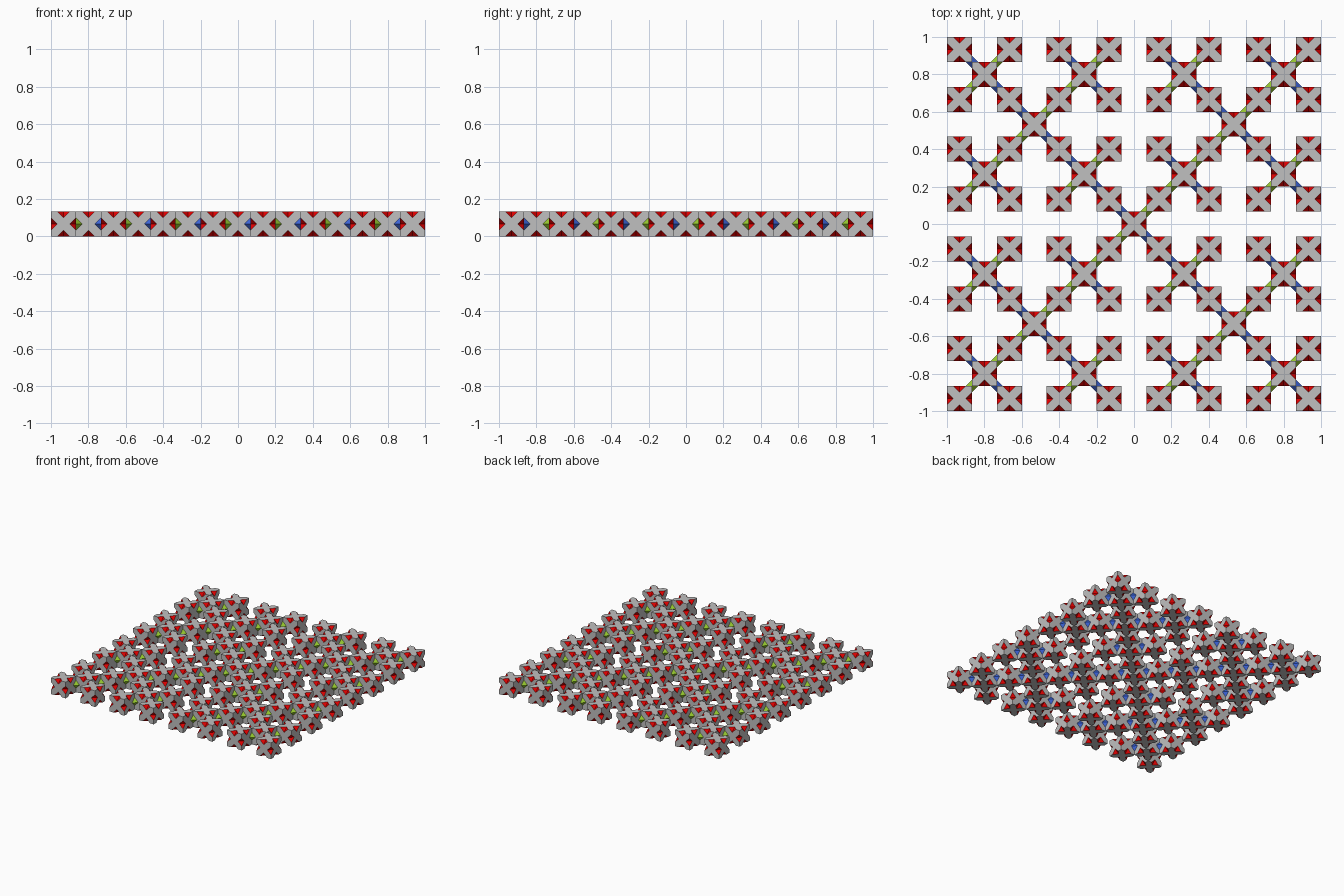
import bpy, bmesh
from math import pi
from mathutils import Matrix, Vector

if "Cube" in bpy.data.objects:
    bpy.data.objects.remove(bpy.data.objects["Cube"])

H = 1 / 15        # half of a block side
A = H / 2         # notch reach from an edge midpoint


def material(name, colour):
    m = bpy.data.materials.new(name)
    m.diffuse_color = (*colour, 1)
    m.use_nodes = True
    m.node_tree.nodes["Principled BSDF"].inputs["Base Color"].default_value = m.diffuse_color
    return m


grey = material("light grey", (0.53, 0.53, 0.53))
red = material("red", (0.8, 0.0, 0.0))
green = material("yellow green", (0.32, 0.61, 0.03))
blue = material("blue", (0.05, 0.14, 0.75))


def finish(bm, name, mats):
    bmesh.ops.remove_doubles(bm, verts=bm.verts, dist=1e-5)
    bmesh.ops.recalc_face_normals(bm, faces=bm.faces)
    me = bpy.data.meshes.new(name)
    bm.to_mesh(me)
    bm.free()
    for m in mats:
        me.materials.append(m)
    return me


def place(name, mesh, x, y):
    ob = bpy.data.objects.new(name, mesh)
    ob.location = (x, y, H)
    bpy.context.collection.objects.link(ob)


# Block: a cube whose twelve edges each have a red tetrahedral notch
bm = bmesh.new()
turns = [Matrix.Rotation(k * pi / 2, 3, 'X') for k in range(4)]
turns += [Matrix.Rotation(s * pi / 2, 3, 'Y') for s in (1, -1)]
for turn in turns:
    outline = []
    for k in range(4):
        rot = turn @ Matrix.Rotation(k * pi / 2, 3, 'Z')
        corner, p1, q, p2, q_side = [rot @ Vector(v) for v in (
            (H, -H, H), (H, -A, H), (H - A, 0, H), (H, A, H), (H, 0, H - A))]
        outline += [corner, p1, q, p2]
        f = bm.faces.new([bm.verts.new(v) for v in (p1, q_side, q)])
        f.material_index = 1
    bm.faces.new([bm.verts.new(v) for v in outline])
block = finish(bm, "block", (grey, red))


# Connector: an octahedron filling the facing notches of two blocks
def connector(name, mat):
    bm = bmesh.new()
    for sx in (1, -1):
        for sy in (1, -1):
            for sz in (1, -1):
                bm.faces.new([bm.verts.new(v) for v in (
                    (sx * A, 0, 0), (0, sy * A, 0), (0, 0, sz * A))])
    return finish(bm, name, (mat,))


green_link = connector("green_connector", green)
blue_link = connector("blue_connector", blue)


# Branching layout: each block has four smaller groups on its diagonals
def branch(x, y, step):
    place("block", block, x, y)
    if step < H * 1.5:
        return
    for sx in (1, -1):
        for sy in (1, -1):
            link = green_link if sx == sy else blue_link
            place(link.name, link, x + sx * H, y + sy * H)
            branch(x + sx * step, y + sy * step, step / 2)


branch(0, 0, 8 * H)
